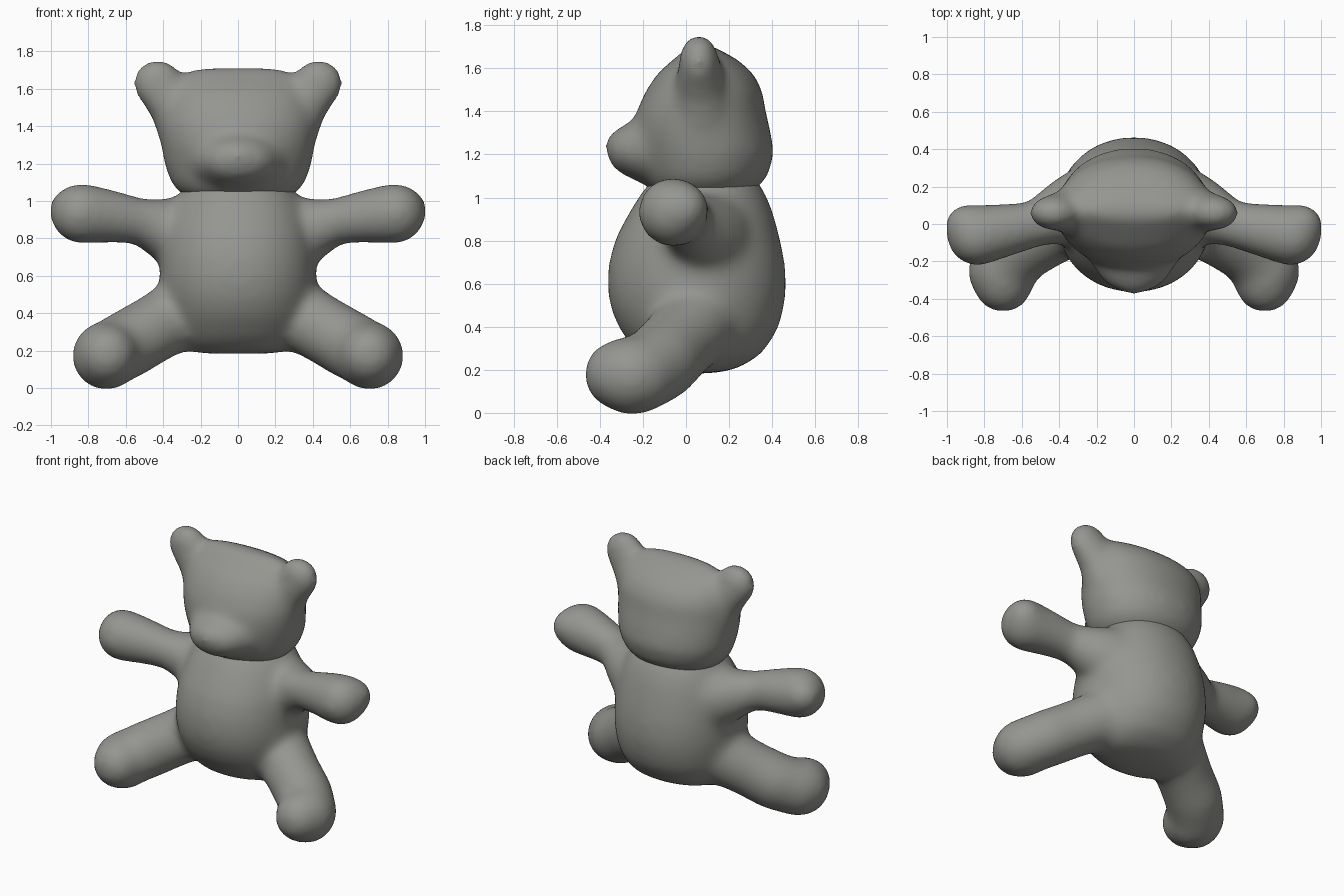
import bpy, bmesh, math
from mathutils import Vector

if "Cube" in bpy.data.objects:
    bpy.data.objects.remove(bpy.data.objects["Cube"])

plush = bpy.data.materials.new("warm grey plush")
plush.diffuse_color = (0.30, 0.30, 0.28, 1)
plush.use_nodes = True
plush.node_tree.nodes["Principled BSDF"].inputs["Base Color"].default_value = plush.diffuse_color


def add_loft(bm, sections, power=2.1, n=40):
    """Closed stack of rounded sections: (z, half width, front y, back y)."""
    rings = []
    for z, rx, yf, yb in sections:
        ring = []
        for i in range(n):
            a = 2 * math.pi * i / n
            c, s = math.cos(a), math.sin(a)
            x = rx * math.copysign(abs(c) ** (2 / power), c)
            y = (yf + yb) / 2 + (yb - yf) / 2 * math.copysign(abs(s) ** (2 / power), s)
            ring.append(bm.verts.new((x, y, z)))
        rings.append(ring)
    for a, b in zip(rings, rings[1:]):
        for i in range(n):
            j = (i + 1) % n
            bm.faces.new((a[i], a[j], b[j], b[i]))
    bm.faces.new(rings[0][::-1])
    bm.faces.new(rings[-1])


def add_limb(bm, blobs, side=1):
    """Hull each neighbouring pair of ellipsoids: (centre, radii)."""
    for pair in zip(blobs, blobs[1:]):
        tmp = bmesh.new()
        for c, r in pair:
            r = Vector(r) if isinstance(r, tuple) else Vector((r, r, r))
            ball = bmesh.ops.create_uvsphere(tmp, u_segments=24, v_segments=14, radius=1)["verts"]
            for v in ball:
                v.co = Vector((side * (c[0] + v.co.x * r.x), c[1] + v.co.y * r.y, c[2] + v.co.z * r.z))
        bmesh.ops.delete(tmp, geom=tmp.edges[:], context='EDGES_FACES')
        out = bmesh.ops.convex_hull(tmp, input=tmp.verts[:])
        loose = {g for g in out["geom_interior"] + out["geom_unused"] if isinstance(g, bmesh.types.BMVert)}
        bmesh.ops.delete(tmp, geom=list(loose), context='VERTS')
        bmesh.ops.recalc_face_normals(tmp, faces=tmp.faces[:])
        me = bpy.data.meshes.new("tmp")
        tmp.to_mesh(me)
        tmp.free()
        bm.from_mesh(me)
        bpy.data.meshes.remove(me)


def finish(bm, name, rounds):
    """Fuse the parts into one soft skin."""
    me = bpy.data.meshes.new(name)
    bm.to_mesh(me)
    bm.free()
    me.materials.append(plush)
    ob = bpy.data.objects.new(name, me)
    bpy.context.collection.objects.link(ob)
    fuse = ob.modifiers.new("fuse", 'REMESH')
    fuse.mode = 'VOXEL'
    fuse.voxel_size = 0.02
    fuse.use_smooth_shade = True
    soft = ob.modifiers.new("soften", 'SMOOTH')
    soft.factor = 0.5
    soft.iterations = rounds
    return ob


# Body with arms and legs
bm = bmesh.new()
add_loft(bm, [(0.183, .20, -.04, .13), (0.205, .29, -.14, .24), (0.27, .345, -.22, .35),
              (0.38, .39, -.305, .425), (0.48, .41, -.35, .455), (0.58, .42, -.367, .467),
              (0.7, .415, -.36, .46), (0.82, .40, -.325, .435), (0.93, .37, -.265, .405),
              (1.02, .33, -.21, .37), (1.08, .28, -.16, .33), (1.16, .22, -.10, .26)])
for side in (1, -1):
    # arm
    add_limb(bm, [((.27, .09, .82), .21), ((.36, .07, .84), .175), ((.52, .0, .893), .122),
                  ((.70, -.035, .92), .146), ((.84, -.062, .933), .165),
                  ((.895, -.01, .95), .120)], side)
    # leg and foot
    add_limb(bm, [((.29, .05, .41), .19), ((.46, -.05, .31), .182),
                  ((.59, -.12, .235), .185), ((.70, -.22, .175), .18),
                  ((.705, -.255, .172), (.188, .17, .187)), ((.70, -.31, .178), (.165, .168, .165))], side)
finish(bm, "body", 45)

# Head with muzzle and ears
bm = bmesh.new()
add_loft(bm, [(1.00, .24, -.11, .27), (1.05, .32, -.18, .34), (1.1, .36, -.205, .38),
              (1.2, .395, -.23, .41), (1.3, .41, -.245, .395), (1.4, .42, -.23, .37),
              (1.5, .415, -.185, .355), (1.58, .39, -.13, .31), (1.64, .355, -.06, .24),
              (1.69, .29, .0, .15), (1.715, .19, .03, .09)])
add_limb(bm, [((0, -.14, 1.22), (.26, .16, .17)), ((0, -.23, 1.22), (.20, .14, .13)),
              ((0, -.26, 1.24), (.13, .12, .09))])
for side in (1, -1):
    add_limb(bm, [((.29, .08, 1.33), (.125, .14, .14)), ((.35, .07, 1.50), (.125, .12, .12)),
                  ((.43, .06, 1.63), (.133, .095, .13))], side)
finish(bm, "head", 32)
